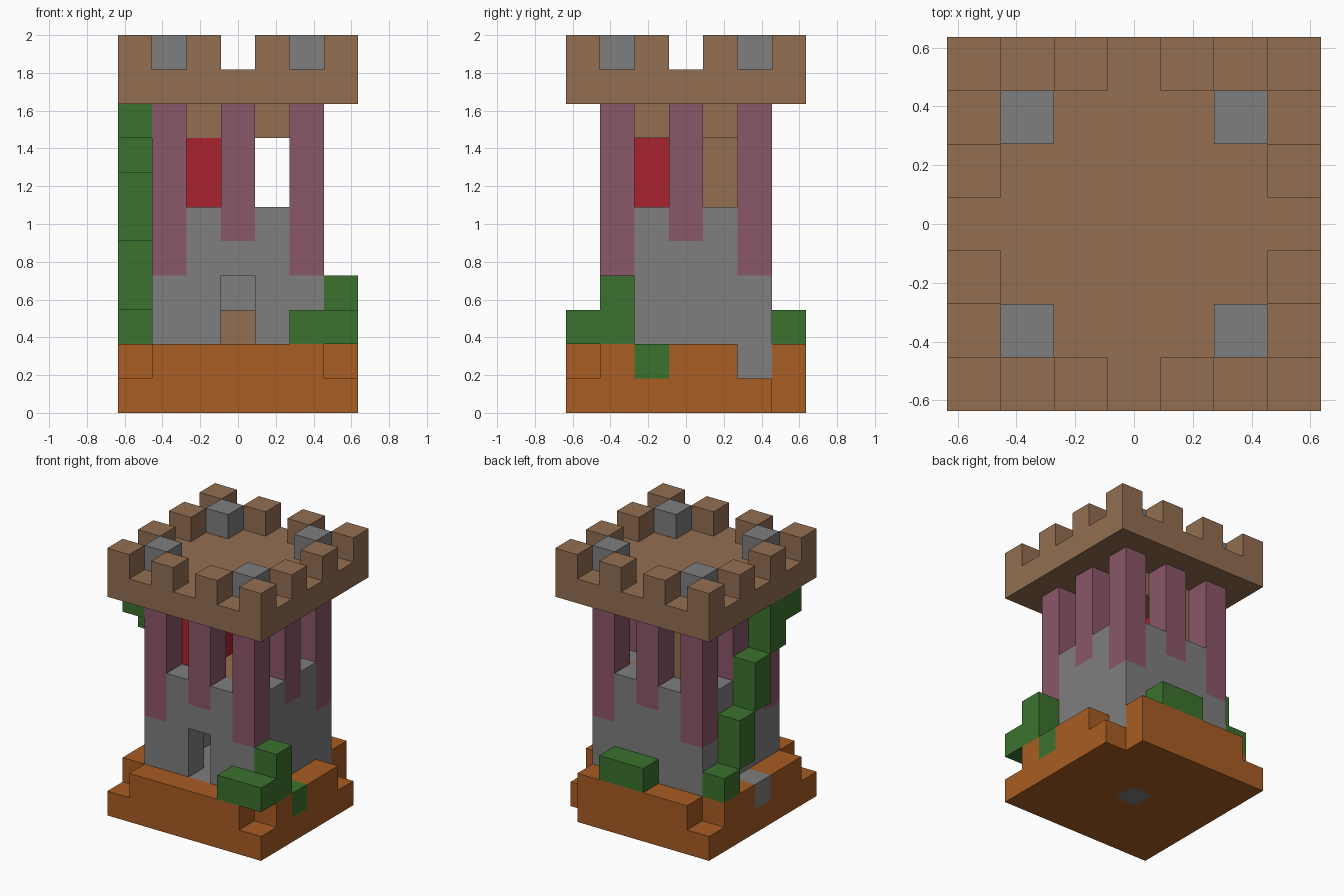
import bpy
import bmesh
from mathutils import Vector

if "Cube" in bpy.data.objects:
    bpy.data.objects.remove(bpy.data.objects["Cube"])

U = 2 / 11          # edge length of one block
N = 7               # blocks along each side
MID = (2, 4)        # inner room range


def srgb(*rgb):
    return [((c / 255 + 0.055) / 1.055) ** 2.4 for c in rgb] + [1]


def material(name, *rgb):
    m = bpy.data.materials.new(name)
    m.use_nodes = True
    m.diffuse_color = srgb(*rgb)
    node = next(n for n in m.node_tree.nodes if n.type == 'BSDF_PRINCIPLED')
    node.inputs["Base Color"].default_value = m.diffuse_color
    node.inputs["Roughness"].default_value = 0.9
    return m


stone = material("grey stone", 126, 126, 126)
wood = material("brown wood", 147, 110, 81)
earth = material("orange earth", 167, 93, 35)
leaf = material("green leaf", 59, 114, 46)
plaster = material("mauve plaster", 138, 87, 104)
cloth = material("red cloth", 170, 34, 46)

owner = {}          # block position -> part name
looks = {}          # part name -> material


def span(r):
    return range(r[0], r[1] + 1) if isinstance(r, tuple) else (r,)


def fill(part, mat, x, y, z):
    """Fill a box of blocks, given as single indices or inclusive ranges."""
    looks[part] = mat
    for i in span(x):
        for j in span(y):
            for k in span(z):
                owner[i, j, k] = part


def clear(x, y, z):
    for i in span(x):
        for j in span(y):
            for k in span(z):
                owner.pop((i, j, k), None)


# Stepped earth base with missing corners
fill("base", earth, (0, 6), (0, 6), (0, 1))
for i in (0, 6):
    for j in (0, 6):
        clear(i, j, 1)
clear(6, 6, 0)
clear(6, 5, 1)

# Stone tower walls, floor, foundation stone and step
fill("tower_wall", stone, (1, 5), (1, 5), (1, 5))
clear(MID, MID, (2, 4))
clear(3, 1, (2, 3))
fill("foundation_stone", stone, 3, 3, 0)
fill("side_step", stone, 0, 3, 1)

# Plastered pillars, longer at the corners
for i in (1, 3, 5):
    for j in (1, 3, 5):
        if (i, j) != (3, 3):
            fill("pillars", plaster, i, j, (5 if 3 in (i, j) else 4, 8))

# Inner floor, ceiling and furniture
fill("upper_floor", wood, MID, MID, 5)
fill("ceiling", wood, MID, MID, 8)
fill("crate", wood, 3, 4, 2)
fill("cupboard", wood, 2, 4, (6, 7))
fill("red_drape", cloth, 2, (2, 3), (6, 7))

# Roof deck, battlements and stone blocks
fill("roof_deck", wood, (0, 6), (0, 6), 9)
for i in range(0, N, 2):
    for j in range(0, N, 2):
        if i in (0, 6) or j in (0, 6):
            fill("battlements", wood, i, j, 10)
for i in (1, 5):
    for j in (1, 5):
        fill("roof_stones", stone, i, j, 10)

# Vine climbing the side wall
for j, z in ((5, 2), (4, (3, 4)), (3, (5, 6)), (2, (7, 8)), (1, 8)):
    fill("climbing_vine", leaf, 0, j, z)

# Bushes on the base
fill("front_bush", leaf, (5, 6), 0, 2)
fill("front_bush", leaf, 6, 1, (2, 3))
fill("front_bush", leaf, 6, 2, 1)
fill("back_bush", leaf, (3, 4), 6, 2)


def skin(part):
    """Build one part from the exposed sides of its blocks."""
    bm = bmesh.new()
    for cell, name in owner.items():
        if name != part:
            continue
        centre = Vector(cell) + Vector((0.5 - N / 2, 0.5 - N / 2, 0.5))
        for axis in range(3):
            for sign in (-1, 1):
                near = list(cell)
                near[axis] += sign
                if tuple(near) in owner:
                    continue
                n, a = Vector((0, 0, 0)), Vector((0, 0, 0))
                n[axis] = sign
                a[(axis + 1) % 3] = 1
                b = n.cross(a)
                ring = (-a - b, a - b, a + b, b - a)
                bm.faces.new([bm.verts.new((centre + (n + r) / 2) * U) for r in ring])
    bmesh.ops.remove_doubles(bm, verts=bm.verts, dist=U / 100)
    mesh = bpy.data.meshes.new(part)
    bm.to_mesh(mesh)
    bm.free()
    mesh.materials.append(looks[part])
    bpy.context.scene.collection.objects.link(bpy.data.objects.new(part, mesh))


for part in looks:
    skin(part)
